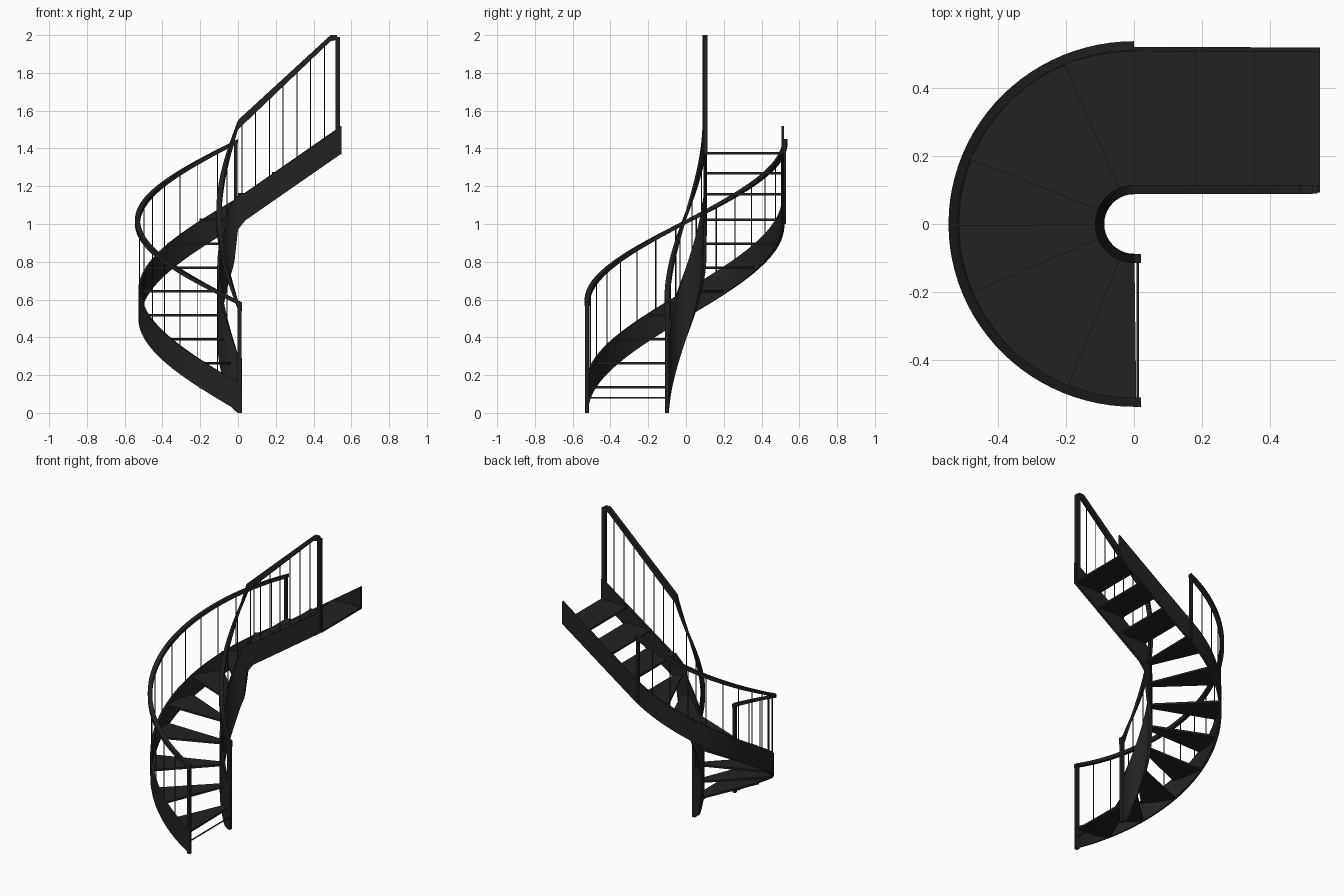
import bpy, bmesh, math
from mathutils import Vector

if "Cube" in bpy.data.objects:
    bpy.data.objects.remove(bpy.data.objects["Cube"])

black = bpy.data.materials.new("black_metal")
black.diffuse_color = (0.016, 0.016, 0.016, 1)
black.use_nodes = True
black.node_tree.nodes["Principled BSDF"].inputs["Base Color"].default_value = black.diffuse_color

R_IN, RX, RY = 0.101, 0.532, 0.524   # inner radius, outer rail radii
X_START, X_END = 0.02, 0.547


def finish(name, bm, smooth=False):
    bmesh.ops.recalc_face_normals(bm, faces=bm.faces[:])
    me = bpy.data.meshes.new(name)
    bm.to_mesh(me)
    bm.free()
    me.materials.append(black)
    ob = bpy.data.objects.new(name, me)
    bpy.context.collection.objects.link(ob)
    if smooth:
        bpy.ops.object.select_all(action='DESELECT')
        ob.select_set(True)
        bpy.context.view_layer.objects.active = ob
        bpy.ops.object.shade_smooth_by_angle(angle=math.radians(35))
    return ob


def arc(t, rx, ry):
    """t 0..1 turns clockwise from the front, past the left, to the back"""
    a = math.pi * t
    return -rx * math.sin(a), -ry * math.cos(a)


def lerp_table(t, table):
    for (t0, v0), (t1, v1) in zip(table, table[1:]):
        if t <= t1:
            return v0 + (v1 - v0) * (t - t0) / (t1 - t0)
    return table[-1][1]


def band(name, stations, width):
    """Sweep an upright rectangle along stations (x, y, bottom, top)"""
    bm = bmesh.new()
    rings = []
    for i, (x, y, zb, zt) in enumerate(stations):
        a, b = stations[max(i - 1, 0)], stations[min(i + 1, len(stations) - 1)]
        d = Vector((b[0] - a[0], b[1] - a[1])).normalized()
        nx, ny = -d.y * width / 2, d.x * width / 2
        rings.append([bm.verts.new(c) for c in (
            (x + nx, y + ny, zb), (x - nx, y - ny, zb),
            (x - nx, y - ny, zt), (x + nx, y + ny, zt))])
    for r, s in zip(rings, rings[1:]):
        for k in range(4):
            bm.faces.new((r[k], r[(k + 1) % 4], s[(k + 1) % 4], s[k]))
    bm.faces.new(rings[0])
    bm.faces.new(rings[-1])
    return finish(name, bm, True)


def prism(name, outline, z0, z1):
    bm = bmesh.new()
    f = bm.faces.new([bm.verts.new((x, y, z0)) for x, y in outline])
    ext = bmesh.ops.extrude_face_region(bm, geom=[f])
    for v in ext["geom"]:
        if isinstance(v, bmesh.types.BMVert):
            v.co.z = z1
    return finish(name, bm)


def post(name, x, y, z0, z1, w=0.021):
    h = w / 2
    prism(name, [(x - h, y - h), (x + h, y - h), (x + h, y + h), (x - h, y + h)], z0, z1)


def rods(name, items, r=0.003):
    bm = bmesh.new()
    for x, y, z0, z1 in items:
        ret = bmesh.ops.create_cone(bm, cap_ends=True, segments=6, radius1=r, radius2=r, depth=z1 - z0)
        bmesh.ops.translate(bm, verts=ret["verts"], vec=(x, y, (z0 + z1) / 2))
    finish(name, bm)


N = 48
ts = [i / N for i in range(N + 1)]

# Outer stringer: curved part then straight flight
st = [(X_START, -RY, 0.0, 0.145)]
st += [(*arc(t, RX - 0.011, RY - 0.01 * t), 0.01 + 0.985 * t, 0.16 + 0.98 * t) for t in ts]
st += [(X_END, RY - 0.012, 1.372, 1.52)]
band("outer_stringer", st, 0.014)

# Inner stringer: steep, so taller in the curve
low = [(0, 0.0), (0.08, 0.02), (0.5, 0.39), (0.93, 0.79), (1, 0.97)]
high = [(0, 0.31), (0.5, 0.77), (0.88, 1.11), (1, 1.15)]
st = [(X_START, -R_IN, 0.0, 0.29)]
st += [(*arc(t, R_IN, R_IN), lerp_table(t, low), lerp_table(t, high)) for t in ts]
st += [(0.04, R_IN, 1.02, 1.165), (X_END, R_IN, 1.372, 1.512)]
band("inner_stringer", st, 0.018)


# Handrails
def outer_top(t):
    return 0.595 + 0.855 * t


def inner_top(t):
    return 0.595 + 0.955 * t


st = [(X_START, -RY, 0.565, 0.587)]
st += [(*arc(t, RX, RY), outer_top(t) - 0.023, outer_top(t)) for t in ts]
st += [(-0.02 + 0.02, RY, outer_top(1) - 0.02, outer_top(1) + 0.003)]
band("outer_handrail", st[:-1], 0.027)

st = [(X_START, -R_IN, 0.54, 0.585)]
st += [(*arc(t, R_IN, R_IN), inner_top(t) - 0.05, inner_top(t)) for t in ts]
st += [(0.49, R_IN, 1.968, 2.0), (0.525, R_IN, 1.975, 2.0)]
band("inner_handrail", st, 0.027)

# Newel posts
post("outer_start_post", 0.009, -RY, 0.0, 0.585)
post("inner_start_post", 0.009, -R_IN, 0.0, 0.58)
post("outer_end_post", -0.012, RY - 0.004, 1.0, 1.44, 0.018)
post("inner_end_post", 0.528, R_IN, 1.38, 1.99, 0.024)

# Balusters
items = []
for i in range(1, 15):
    t = i / 15
    items.append((*arc(t, RX - 0.008, RY - 0.006), 0.1 + 0.98 * t, outer_top(t) - 0.01))
rods("outer_balusters", items)
items = []
for i in range(1, 5):
    t = i / 5
    items.append((*arc(t, R_IN, R_IN), lerp_table(t, high) - 0.03, inner_top(t) - 0.02))
for i in range(7):
    x = 0.02 + 0.073 * i
    items.append((x, R_IN, 1.1 + 0.68 * x, 1.535 + 0.9 * x))
rods("inner_balusters", items)

# Winder treads, eight across the half turn
T = 0.013
for i in range(8):
    t0, t1 = i / 8 - 0.004, (i + 1) / 8 + 0.004
    sub = [t0 + (t1 - t0) * k / 5 for k in range(6)]
    outline = [arc(t, RX - 0.012, RY - 0.012) for t in sub]
    outline += [arc(t, R_IN, R_IN) for t in reversed(sub)]
    z = 0.143 + 0.1266 * i
    prism(f"winder_tread_{i + 1}", outline, z - T, z)

# Straight treads
for i, (x0, x1, z) in enumerate([(0.0, 0.19, 1.163), (0.18, 0.365, 1.275), (0.355, X_END, 1.382)]):
    prism(f"straight_tread_{i + 1}",
          [(x0, R_IN), (x1, R_IN), (x1, RY - 0.012), (x0, RY - 0.012)], z - T, z)

# Thin tie bar under the first tread
prism("tie_bar", [(0.008, -RY), (0.014, -RY), (0.014, -R_IN), (0.008, -R_IN)], 0.077, 0.083)
